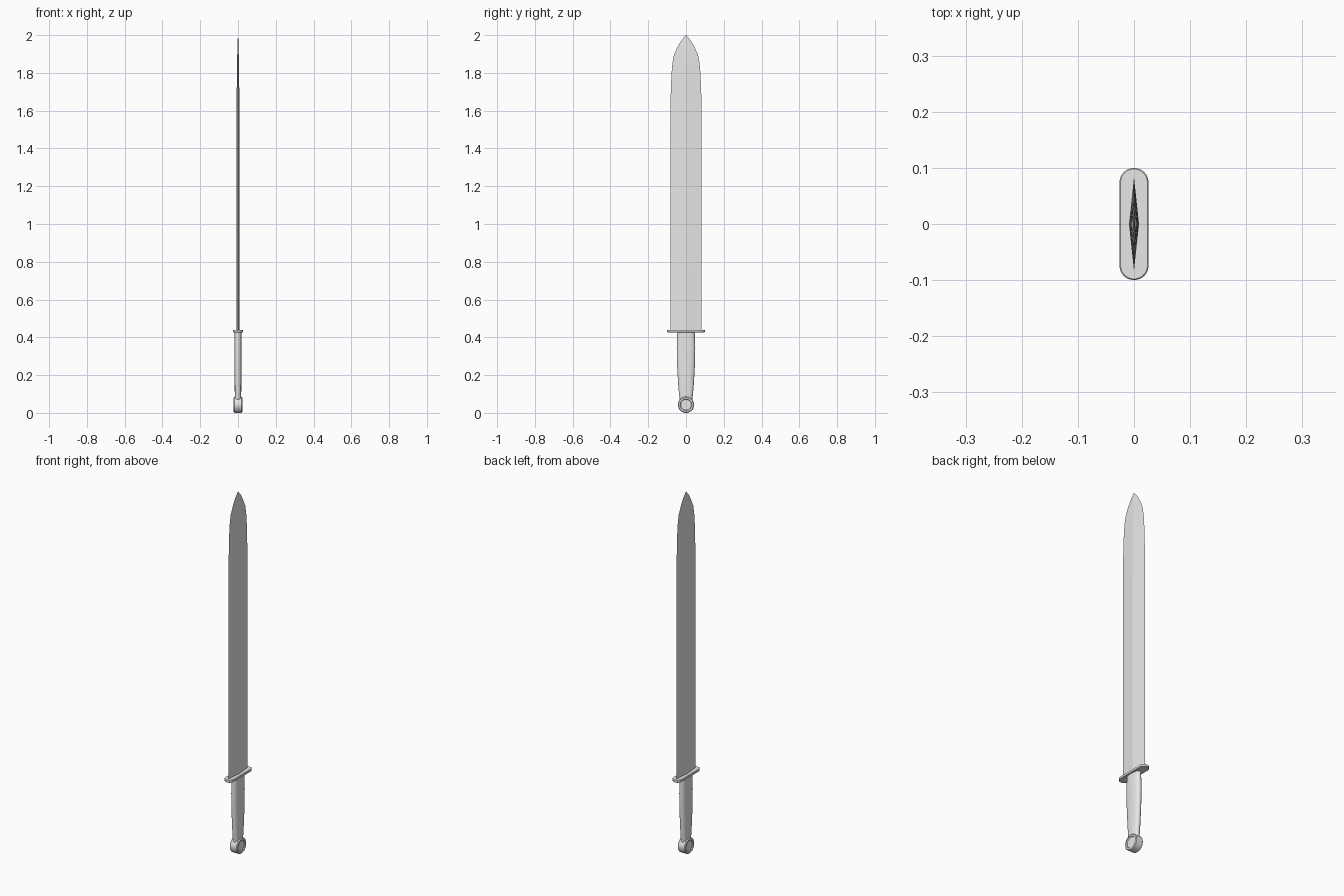
import bpy, bmesh, math
from mathutils import Matrix

cube = bpy.data.objects.get("Cube")
if cube:
    bpy.data.objects.remove(cube, do_unlink=True)

steel = bpy.data.materials.new("steel_grey")
steel.use_nodes = True
steel.diffuse_color = (0.8, 0.8, 0.8, 1)
steel.node_tree.nodes["Principled BSDF"].inputs["Base Color"].default_value = (0.8, 0.8, 0.8, 1)


def loft(name, rings, smooth=None):
    """Skin closed rings of equal point count and cap both ends."""
    bm = bmesh.new()
    loops = [[bm.verts.new(p) for p in ring] for ring in rings]
    for a, b in zip(loops, loops[1:]):
        for i in range(len(a)):
            j = (i + 1) % len(a)
            bm.faces.new((a[i], a[j], b[j], b[i]))
    bm.faces.new(loops[0])
    bm.faces.new(loops[-1])
    bmesh.ops.remove_doubles(bm, verts=bm.verts, dist=1e-5)
    bmesh.ops.recalc_face_normals(bm, faces=bm.faces)
    mesh = bpy.data.meshes.new(name)
    bm.to_mesh(mesh)
    bm.free()
    obj = bpy.data.objects.new(name, mesh)
    bpy.context.collection.objects.link(obj)
    mesh.materials.append(steel)
    if smooth:
        bpy.ops.object.select_all(action='DESELECT')
        obj.select_set(True)
        bpy.context.view_layer.objects.active = obj
        bpy.ops.object.shade_smooth_by_angle(angle=math.radians(smooth))
    return obj


def oval(rx, ry, z, n=20, power=0.8):
    """Slightly squared ellipse at height z."""
    pts = []
    for k in range(n):
        a = 2 * math.pi * k / n
        c, s = math.cos(a), math.sin(a)
        pts.append((rx * math.copysign(abs(c) ** power, c),
                    ry * math.copysign(abs(s) ** power, s), z))
    return pts


def stadium(r, half_len, z, n=12):
    """Bar outline with round ends along y."""
    pts = []
    for k in range(2 * n + 2):
        end = 1 if k <= n else -1
        a = math.pi * (k if k <= n else k - 1) / n
        pts.append((r * math.cos(a), r * math.sin(a) + end * (half_len - r), z))
    return pts


# Blade: diamond section, (height, half width, half thickness)
blade = [(0.435, 0.083, 0.009), (0.77, 0.083, 0.009), (1.52, 0.083, 0.008),
         (1.68, 0.081, 0.007), (1.79, 0.077, 0.006), (1.85, 0.072, 0.005),
         (1.895, 0.064, 0.004), (1.935, 0.046, 0.003), (1.97, 0.026, 0.002),
         (2.0, 0.001, 0.0003)]
loft("blade", [[(t, 0, z), (0, w, z), (-t, 0, z), (0, -w, z)] for z, w, t in blade])

# Guard: thin bar with softened edges
loft("guard", [stadium(r, h, z) for r, h, z in
               [(0.024, 0.098, 0.426), (0.026, 0.1, 0.428),
                (0.026, 0.1, 0.438), (0.024, 0.098, 0.44)]], 40)

# Grip: flattened oval narrowing to the pommel
grip = [(0.055, 0.016, 0.032), (0.10, 0.017, 0.037), (0.16, 0.018, 0.042),
        (0.25, 0.019, 0.047), (0.34, 0.019, 0.049), (0.43, 0.019, 0.046)]
loft("grip", [oval(rx, ry, z) for z, rx, ry in grip], 40)

# Pommel: disc lying across the grip, dished on both faces
profile = [(0.028, 0.019), (0.031, 0.023), (0.039, 0.023), (0.043, 0.019)]
profile += [(r, -x) for r, x in reversed(profile)]
rings = [[(x, r * math.cos(2 * math.pi * k / 32), r * math.sin(2 * math.pi * k / 32))
          for k in range(32)] for r, x in profile]
pommel = loft("pommel", rings, 40)
pommel.data.transform(Matrix.Translation((0, 0, 0.043)))
